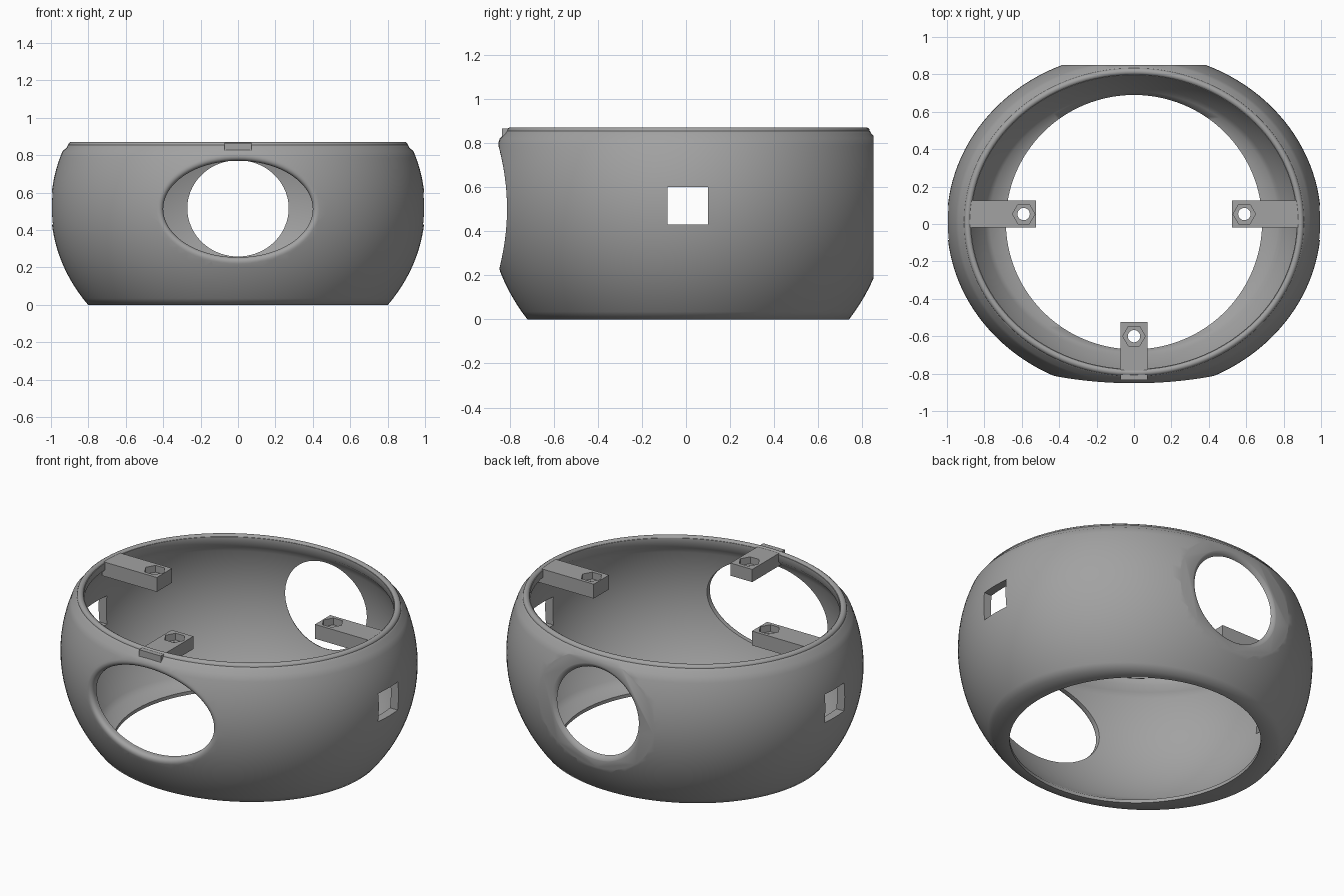
import bpy, bmesh, math
from mathutils import Matrix, Vector

if "Cube" in bpy.data.objects:
    bpy.data.objects.remove(bpy.data.objects["Cube"])

grey = bpy.data.materials.new("plain grey")
grey.use_nodes = True
COLOUR = (0.36, 0.36, 0.36, 1)
grey.diffuse_color = COLOUR
grey.node_tree.nodes["Principled BSDF"].inputs["Base Color"].default_value = COLOUR

SEGS = 128
CY = 0.01                        # centre of the shell along y
CZ = 0.52                        # height of the widest part
RX, RY, RZ = 1.0, 0.91, 0.87     # outer ellipsoid
WALL = 0.05                      # wall thickness


def make(name, bm):
    bmesh.ops.recalc_face_normals(bm, faces=bm.faces)
    mesh = bpy.data.meshes.new(name)
    bm.to_mesh(mesh)
    bm.free()
    mesh.materials.append(grey)
    ob = bpy.data.objects.new(name, mesh)
    bpy.context.collection.objects.link(ob)
    return ob


def loft(name, rings, closed):
    """Skin a list of vertex rings, joined end to end or capped."""
    bm = bmesh.new()
    loops = [[bm.verts.new(p) for p in ring] for ring in rings]
    n = len(loops[0])
    pairs = list(zip(loops, loops[1:]))
    if closed:
        pairs.append((loops[-1], loops[0]))
    else:
        bm.faces.new(loops[0])
        bm.faces.new(loops[-1])
    for a, b in pairs:
        for i in range(n):
            j = (i + 1) % n
            bm.faces.new((a[i], a[j], b[j], b[i]))
    return make(name, bm)


def ellipse(rx, ry, n=SEGS):
    return [(rx * math.cos(math.tau * i / n), ry * math.sin(math.tau * i / n)) for i in range(n)]


def level(rx, ry, z):
    return [(x, y + CY, z) for x, y in ellipse(rx, ry)]


def wall(inset, z0, z1, steps=24):
    """Rings of the ellipsoid, inset by a distance, between two heights."""
    out = []
    for i in range(steps + 1):
        z = z0 + (z1 - z0) * i / steps
        s = math.sqrt(1 - ((z - CZ) / (RZ - inset)) ** 2)
        out.append(level((RX - inset) * s, (RY - inset) * s, z))
    return out


def box(name, low, high):
    bm = bmesh.new()
    low, high = Vector(low), Vector(high)
    bmesh.ops.create_cube(bm, size=1, matrix=Matrix.Translation((low + high) / 2) @ Matrix.Diagonal((*(high - low), 1)))
    return make(name, bm)


def prism(name, centre, radius, z0, z1, sides):
    ring = ellipse(radius, radius, sides)
    return loft(name, [[(x + centre[0], y + centre[1], z) for x, y in ring] for z in (z0, z1)], False)


def cut(ob, cutter):
    mod = ob.modifiers.new("cut", "BOOLEAN")
    mod.operation = "DIFFERENCE"
    mod.solver = "EXACT"
    mod.object = cutter
    bpy.context.view_layer.objects.active = ob
    bpy.ops.object.modifier_apply(modifier=mod.name)
    bpy.data.objects.remove(cutter)


def smooth(ob, degrees):
    bpy.ops.object.select_all(action="DESELECT")
    ob.select_set(True)
    bpy.context.view_layer.objects.active = ob
    bpy.ops.object.shade_smooth_by_angle(angle=math.radians(degrees))


# Shell: outer wall upwards, lip, inner wall downwards, round bottom opening
rings = wall(0, 0, 0.82)
rings += [level(0.915, 0.83, 0.842), level(0.905, 0.82, 0.86)]
rings += [level(0.87, 0.785, 0.86), level(0.87, 0.785, 0.82)]
rings += wall(WALL, 0.79, 0.04)
rings += [level(0.685, 0.68, 0.02), level(0.685, 0.68, 0)]
shell = loft("shell", rings, True)

# Flat back
cut(shell, box("back_cutter", (-2, 0.85, -1), (2, 2, 2)))


# Oval openings that flare outwards to meet the surface
def front_depth(x, z):
    return RY * math.sqrt(1 - (x / RX) ** 2 - ((z - CZ) / RZ) ** 2) - CY


def back_depth(x, z):
    return 0.851


def oval_cutter(name, side, rx, rz, z, depth, flare):
    rings = [[(x, 0, z + h) for x, h in ellipse(rx, rz, 72)]]
    for i in range(7):
        a = math.pi / 2 * i / 6
        grow = flare * (1 - math.cos(a))
        ring = []
        for x, h in ellipse(rx + grow, rz + grow, 72):
            y = depth(x, z + h) - flare * (1 - math.sin(a))
            ring.append((x, side * y, z + h))
        rings.append(ring)
    rings.append([(x, side * 1.2, h) for x, y, h in rings[-1]])
    return loft(name, rings, False)


cut(shell, oval_cutter("front_cutter", -1, 0.4, 0.258, 0.512, front_depth, 0.037))
cut(shell, oval_cutter("back_cutter", 1, 0.265, 0.255, 0.515, back_depth, 0.037))

# Square side windows
cut(shell, box("window_cutter", (-2, -0.085, 0.43), (2, 0.1, 0.6)))
smooth(shell, 62)

# Rounded bead around the top
bead_rings = []
for k in range(10):
    a = math.tau * k / 10
    d = 0.019 * math.cos(a)
    bead_rings.append(level(0.89 + d, 0.805 + d, 0.852 + 0.019 * math.sin(a)))
smooth(loft("rim_bead", bead_rings, True), 50)

# Mounting tabs with a screw hole and a hexagonal nut pocket
tabs = {
    "left_tab": ((0.525, -0.02, 0.78), (0.89, 0.125, 0.866), (0.59, 0.053)),
    "right_tab": ((-0.89, -0.02, 0.78), (-0.525, 0.125, 0.866), (-0.59, 0.053)),
    "front_tab": ((-0.072, -0.835, 0.79), (0.072, -0.525, 0.866), (0, -0.6)),
}
for name, (low, high, hole) in tabs.items():
    tab = box(name, low, high)
    cut(tab, prism("nut_cutter", hole, 0.06, 0.825, 1, 6))
    cut(tab, prism("screw_cutter", hole, 0.033, 0.5, 1, 24))
    smooth(tab, 35)
